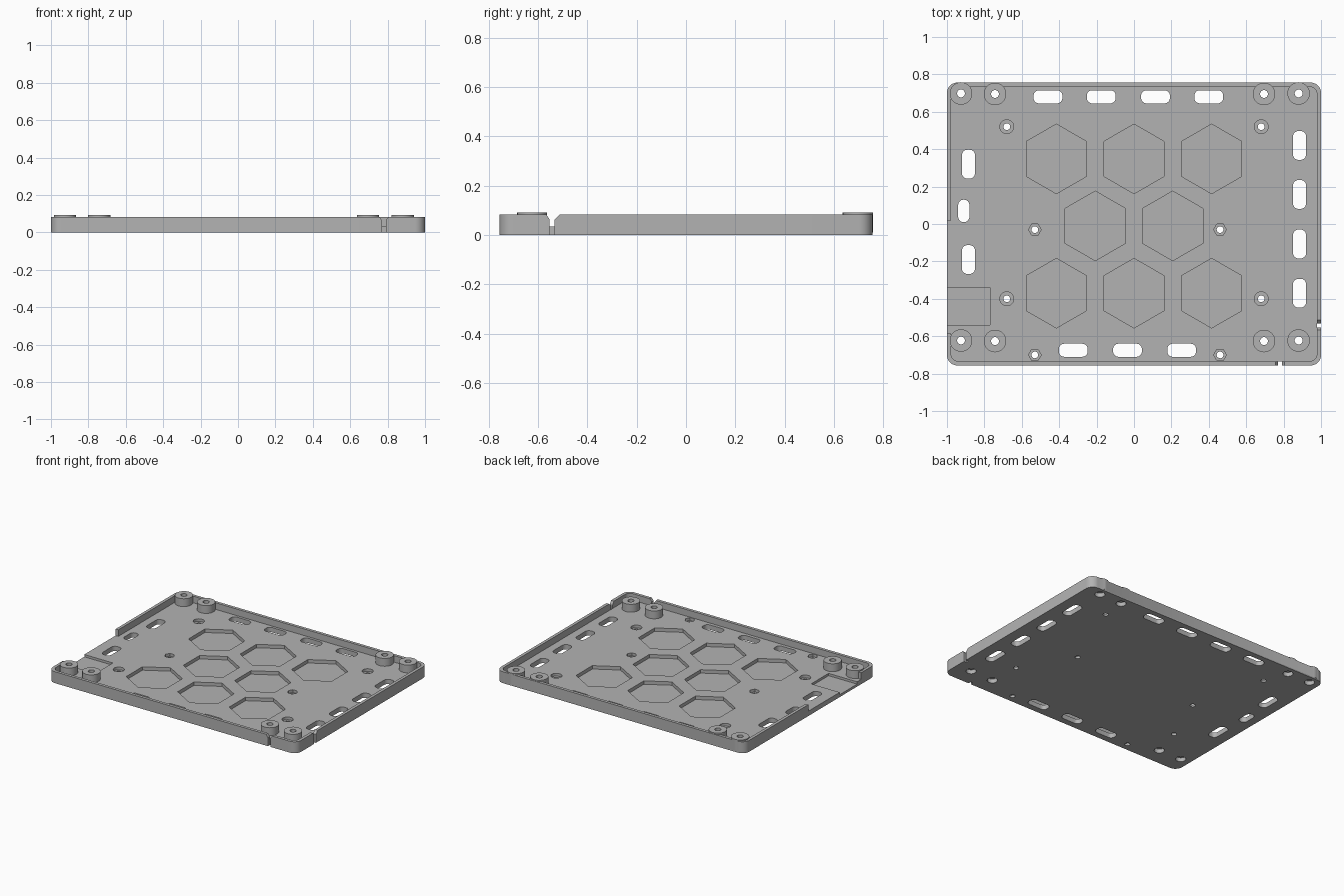
import bpy, bmesh
from math import cos, sin, pi

cube = bpy.data.objects.get("Cube")
if cube:
    bpy.data.objects.remove(cube, do_unlink=True)

grey = bpy.data.materials.new("matte grey")
grey.use_nodes = True
grey.diffuse_color = (0.45, 0.45, 0.45, 1)
grey.node_tree.nodes["Principled BSDF"].inputs["Base Color"].default_value = (0.45, 0.45, 0.45, 1)

TOP, FLOOR, BOSS_TOP = 0.083, 0.035, 0.092
W, D, WALL = 1.0, 0.756, 0.022


def circle(x, y, r, n=32, turn=0.0):
    return [(x + r * cos(turn + 2 * pi * i / n), y + r * sin(turn + 2 * pi * i / n)) for i in range(n)]


def hexagon(x, y, r):
    return circle(x, y, r, 6, pi / 2)


def rounded(x, y, hx, hy, r, n=8):
    pts = []
    for q, (sx, sy) in enumerate([(1, 1), (-1, 1), (-1, -1), (1, -1)]):
        for i in range(n + 1):
            a = pi / 2 * (q + i / n)
            pts.append((x + sx * (hx - r) + r * cos(a), y + sy * (hy - r) + r * sin(a)))
    return pts


def rect(x0, x1, y0, y1):
    return [(x0, y0), (x1, y0), (x1, y1), (x0, y1)]


def loft(bm, low, high, z0, z1):
    a = [bm.verts.new((x, y, z0)) for x, y in low]
    b = [bm.verts.new((x, y, z1)) for x, y in high]
    bm.faces.new(a[::-1])
    bm.faces.new(b)
    for i in range(len(a)):
        j = (i + 1) % len(a)
        bm.faces.new((a[i], a[j], b[j], b[i]))


def solid(name, parts):
    bm = bmesh.new()
    for low, high, z0, z1 in parts:
        loft(bm, low, high, z0, z1)
    bmesh.ops.recalc_face_normals(bm, faces=bm.faces)
    mesh = bpy.data.meshes.new(name)
    bm.to_mesh(mesh)
    bm.free()
    mesh.materials.append(grey)
    obj = bpy.data.objects.new(name, mesh)
    bpy.context.collection.objects.link(obj)
    return obj


def prism(outline, z0, z1):
    return (outline, outline, z0, z1)


def combine(target, name, parts, operation="DIFFERENCE"):
    tool = solid(name, parts)
    mod = target.modifiers.new(name, "BOOLEAN")
    mod.object, mod.operation, mod.solver = tool, operation, "EXACT"
    bpy.context.view_layer.update()
    result = bpy.data.meshes.new_from_object(target.evaluated_get(bpy.context.evaluated_depsgraph_get()))
    target.modifiers.clear()
    target.data = result
    bpy.data.objects.remove(tool, do_unlink=True)


# Tray with rim
tray = solid("tray", [prism(rounded(0, 0, W, D, 0.055), 0, TOP)])
combine(tray, "cavity", [prism(rounded(0, 0, W - WALL, D - WALL, 0.04), FLOOR, 0.2)])

# Gap in the right rim and the two narrow rim notches, flared at the top
combine(tray, "rim_gap", [prism(rect(-1.1, -W + WALL, -0.585, 0.02), FLOOR, 0.2)])
combine(tray, "rim_notches", [
    prism(rect(W - WALL, 1.1, -0.553, -0.533), -0.1, 0.2),
    prism(rect(0.77, 0.79, -0.9, -D + WALL), -0.1, 0.2)])
combine(tray, "notch_flares", [
    (rect(W - WALL, 1.1, -0.553, -0.533), rect(W - WALL, 1.1, -0.567, -0.511), 0.063, TOP + 0.001),
    (rect(0.77, 0.79, -0.9, -D + WALL), rect(0.755, 0.805, -0.9, -D + WALL), 0.063, TOP + 0.001)])

# Corner screw bosses
bosses = [(x, y + (0.003 if abs(x) > 0.8 else 0)) for x in (-0.925, -0.743, 0.695, 0.88)
          for y in (0.695, -0.626)]
combine(tray, "bosses", [prism(circle(x, y, 0.06), 0.01, BOSS_TOP) for x, y in bosses], "UNION")
combine(tray, "boss_holes", [prism(circle(x, y, 0.021), -0.1, 0.2) for x, y in bosses])
combine(tray, "head_recesses", [prism(circle(x, y, 0.034), -0.1, 0.03) for x, y in bosses])

# Hexagonal pockets and the shallow side recess
pockets = [(x, y) for y in (0.348, -0.37) for x in (-0.415, 0, 0.415)]
pockets += [(-0.207, -0.01), (0.207, -0.01)]
combine(tray, "pockets", [prism(hexagon(x, y, 0.186), 0.01, 0.1) for x, y in pockets])
combine(tray, "side_recess", [prism(rect(-1.1, -0.77, -0.54, -0.34), 0.018, 0.07)])

# Vent slots around the edge
slots = [(x, 0.68, 0.077, 0.035) for x in (-0.46, -0.175, 0.115, 0.4)]
slots += [(x, -0.675, 0.077, 0.035) for x in (-0.325, -0.035, 0.255)]
slots += [(0.885, y, 0.035, 0.077) for y in (0.42, 0.158, -0.107, -0.37)]
slots += [(-0.885, y, 0.035, 0.077) for y in (0.32, -0.19)]
slots += [(-0.91, 0.07, 0.03, 0.06)]
combine(tray, "slots", [prism(rounded(x, y, hx, hy, 0.029), -0.1, 0.1) for x, y, hx, hy in slots])

# Small mounting holes with round or hexagonal seats
round_seats = [(x, y) for x in (-0.68, 0.68) for y in (0.52, -0.4)]
hex_seats = [(x, y) for x in (-0.53, 0.46) for y in (-0.03, -0.7)]
combine(tray, "seats", [prism(circle(x, y, 0.037), 0.015, 0.1) for x, y in round_seats]
        + [prism(circle(x, y, 0.034, 6), 0.015, 0.1) for x, y in hex_seats])
combine(tray, "mounting_holes", [prism(circle(x, y, 0.018, 20), -0.1, 0.1) for x, y in round_seats + hex_seats])

# Smooth curved walls, keep edges sharp
tray.name = "tray"
bpy.ops.object.select_all(action="DESELECT")
tray.select_set(True)
bpy.context.view_layer.objects.active = tray
bpy.ops.object.shade_smooth_by_angle(angle=pi / 6)
